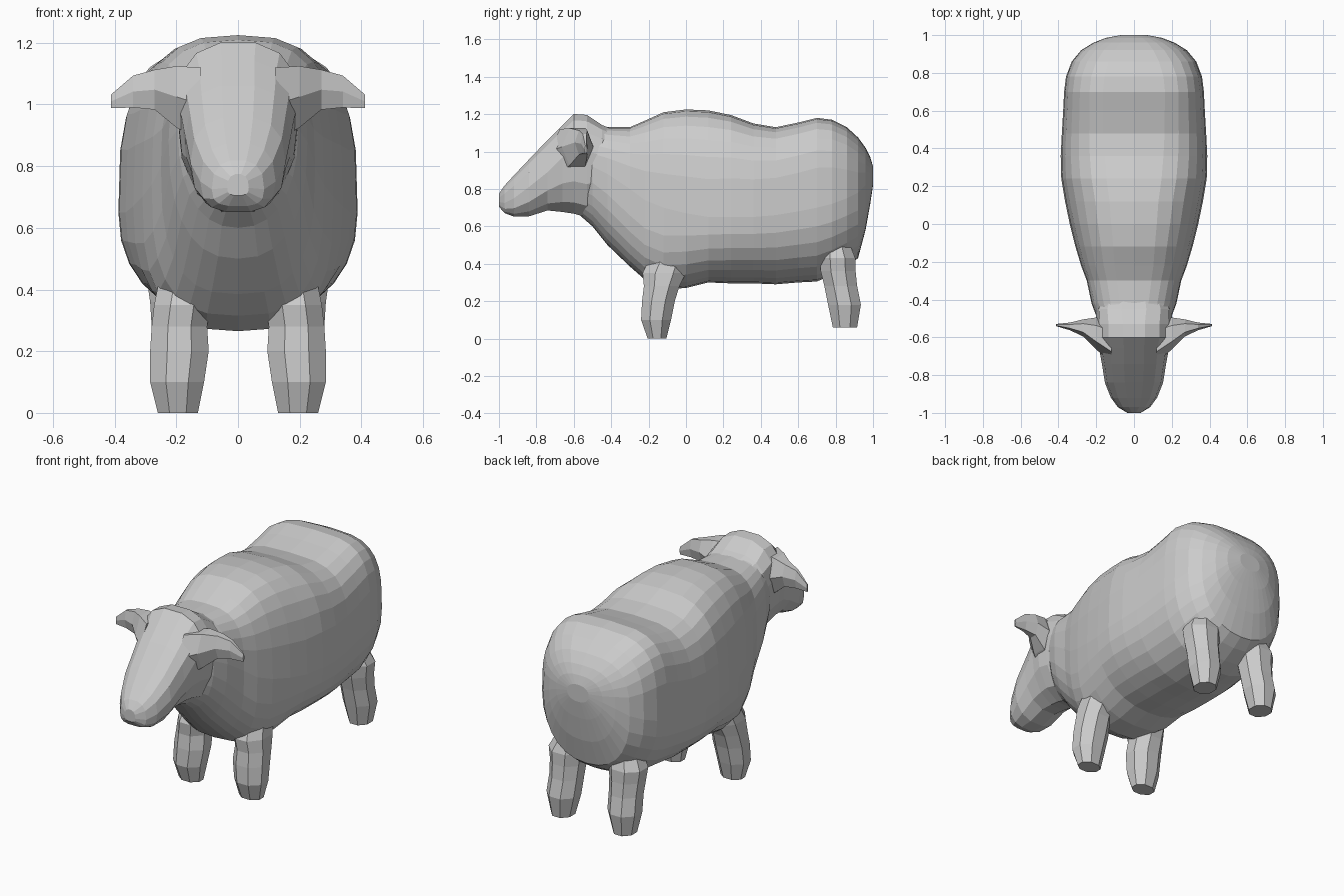
import bpy, bmesh
from math import sin, cos, pi, copysign


def power(v, n):
    return copysign(abs(v) ** (2 / n), v) if abs(v) > 1e-6 else 0.0


def loft(name, rings, mirror=False):
    """Skin a list of point rings, cap both ends, flat shaded."""
    bm = bmesh.new()
    loops = [[bm.verts.new(p) for p in ring] for ring in rings]
    n = len(loops[0])
    for a, b in zip(loops, loops[1:]):
        for i in range(n):
            j = (i + 1) % n
            bm.faces.new((a[i], a[j], b[j], b[i]))
    bm.faces.new(loops[0])
    bm.faces.new(loops[-1])
    bmesh.ops.recalc_face_normals(bm, faces=bm.faces)
    mesh = bpy.data.meshes.new(name)
    bm.to_mesh(mesh)
    bm.free()
    obj = bpy.data.objects.new(name, mesh)
    bpy.context.collection.objects.link(obj)
    if mirror:
        obj.modifiers.new("mirror", 'MIRROR')
    return obj


def body_ring(y, top, mid, bottom, half, n_up=2.4, n_low=2.4, sides=28):
    """Vertical cross-section, widest at height mid, own squareness above and below."""
    ring = []
    for i in range(sides):
        a = 2 * pi * i / sides
        n = n_up if sin(a) > 0 else n_low
        c, s = power(cos(a), n), power(sin(a), n)
        ring.append((half * c, y, mid + s * ((top - mid) if s > 0 else (mid - bottom))))
    return ring


def leg_ring(z, x0, x1, y0, y1, sides=8):
    """Flat octagon filling the given x and y range."""
    k = 1 / cos(pi / sides) / 2
    return [((x0 + x1) / 2 + (x1 - x0) * k * cos(2 * pi * (i + .5) / sides),
             (y0 + y1) / 2 + (y1 - y0) * k * sin(2 * pi * (i + .5) / sides), z)
            for i in range(sides)]


# Woolly body: y, top, widest height, bottom, half width, squareness above and below
body = [
    (-0.58, 1.10, 0.92, 0.67, 0.13, 2.2, 2.2),
    (-0.50, 1.15, 0.92, 0.60, 0.195, 2.5, 2.3),
    (-0.42, 1.13, 0.88, 0.50, 0.225, 2.8, 2.4),
    (-0.30, 1.13, 0.80, 0.385, 0.25, 3.0, 2.8),
    (-0.22, 1.165, 0.74, 0.315, 0.28, 3.0, 2.9),
    (-0.12, 1.21, 0.70, 0.265, 0.31, 2.9, 2.8),
    (0.00, 1.225, 0.67, 0.27, 0.34, 2.9, 2.5),
    (0.12, 1.22, 0.65, 0.30, 0.365, 2.9, 2.3),
    (0.24, 1.195, 0.65, 0.295, 0.385, 3.1, 2.2),
    (0.36, 1.15, 0.65, 0.295, 0.388, 3.3, 2.2),
    (0.48, 1.13, 0.66, 0.29, 0.382, 3.5, 2.2),
    (0.60, 1.155, 0.68, 0.30, 0.375, 3.6, 2.2),
    (0.70, 1.18, 0.70, 0.305, 0.37, 3.7, 2.2),
    (0.78, 1.17, 0.72, 0.34, 0.36, 3.6, 2.2),
    (0.86, 1.13, 0.75, 0.385, 0.33, 3.3, 2.2),
    (0.92, 1.075, 0.78, 0.43, 0.28, 3.0, 2.3),
    (0.96, 1.02, 0.82, 0.58, 0.215, 2.8, 2.3),
    (0.985, 0.97, 0.85, 0.72, 0.15, 2.5, 2.3),
    (1.00, 0.92, 0.87, 0.82, 0.07, 2.2, 2.2),
]
loft("body", [body_ring(*r) for r in body])

# Wedge-shaped head, from nose to back of skull
head = [
    (-1.00, 0.775, 0.73, 0.705, 0.035, 2.4, 3.0),
    (-0.97, 0.82, 0.725, 0.67, 0.085, 2.6, 3.0),
    (-0.92, 0.875, 0.75, 0.65, 0.122, 2.6, 2.7),
    (-0.84, 0.96, 0.81, 0.65, 0.154, 2.6, 2.4),
    (-0.74, 1.065, 0.89, 0.68, 0.17, 2.6, 2.2),
    (-0.66, 1.145, 0.97, 0.67, 0.185, 2.4, 2.2),
    (-0.60, 1.205, 1.00, 0.66, 0.20, 2.4, 2.2),
    (-0.53, 1.20, 1.00, 0.64, 0.20, 2.4, 2.3),
    (-0.45, 1.145, 0.98, 0.70, 0.20, 2.7, 2.3),
    (-0.36, 1.11, 0.95, 0.75, 0.17, 2.6, 2.3),
]
loft("head", [body_ring(*r, sides=14) for r in head])

# Ears: x, centre y, centre z, half depth, half height
ear = [
    (0.12, -0.62, 1.00, 0.11, 0.12),
    (0.20, -0.58, 1.025, 0.085, 0.10),
    (0.27, -0.55, 1.048, 0.045, 0.065),
    (0.34, -0.542, 1.042, 0.02, 0.052),
    (0.412, -0.535, 1.01, 0.006, 0.022),
]
loft("ears", [[(x, cy + ry * cos(i * pi / 3), cz + rz * sin(i * pi / 3) * 1.15)
               for i in range(6)] for x, cy, cz, ry, rz in ear], True)

# Legs: z, then x range and y range; tops tuck into the body
front_leg = [
    (0.00, 0.13, 0.26, -0.205, -0.105),
    (0.10, 0.11, 0.285, -0.24, -0.08),
    (0.20, 0.095, 0.285, -0.235, -0.06),
    (0.28, 0.10, 0.28, -0.225, -0.035),
    (0.35, 0.09, 0.272, -0.232, 0.00),
    (0.46, 0.08, 0.25, -0.18, 0.03),
]
rear_leg = [
    (0.06, 0.14, 0.26, 0.785, 0.915),
    (0.18, 0.11, 0.285, 0.76, 0.935),
    (0.28, 0.105, 0.28, 0.74, 0.915),
    (0.36, 0.10, 0.285, 0.72, 0.907),
    (0.43, 0.09, 0.295, 0.715, 0.905),
    (0.52, 0.09, 0.25, 0.72, 0.87),
]
loft("front_legs", [leg_ring(*r) for r in front_leg], True)
loft("rear_legs", [leg_ring(*r) for r in rear_leg], True)
